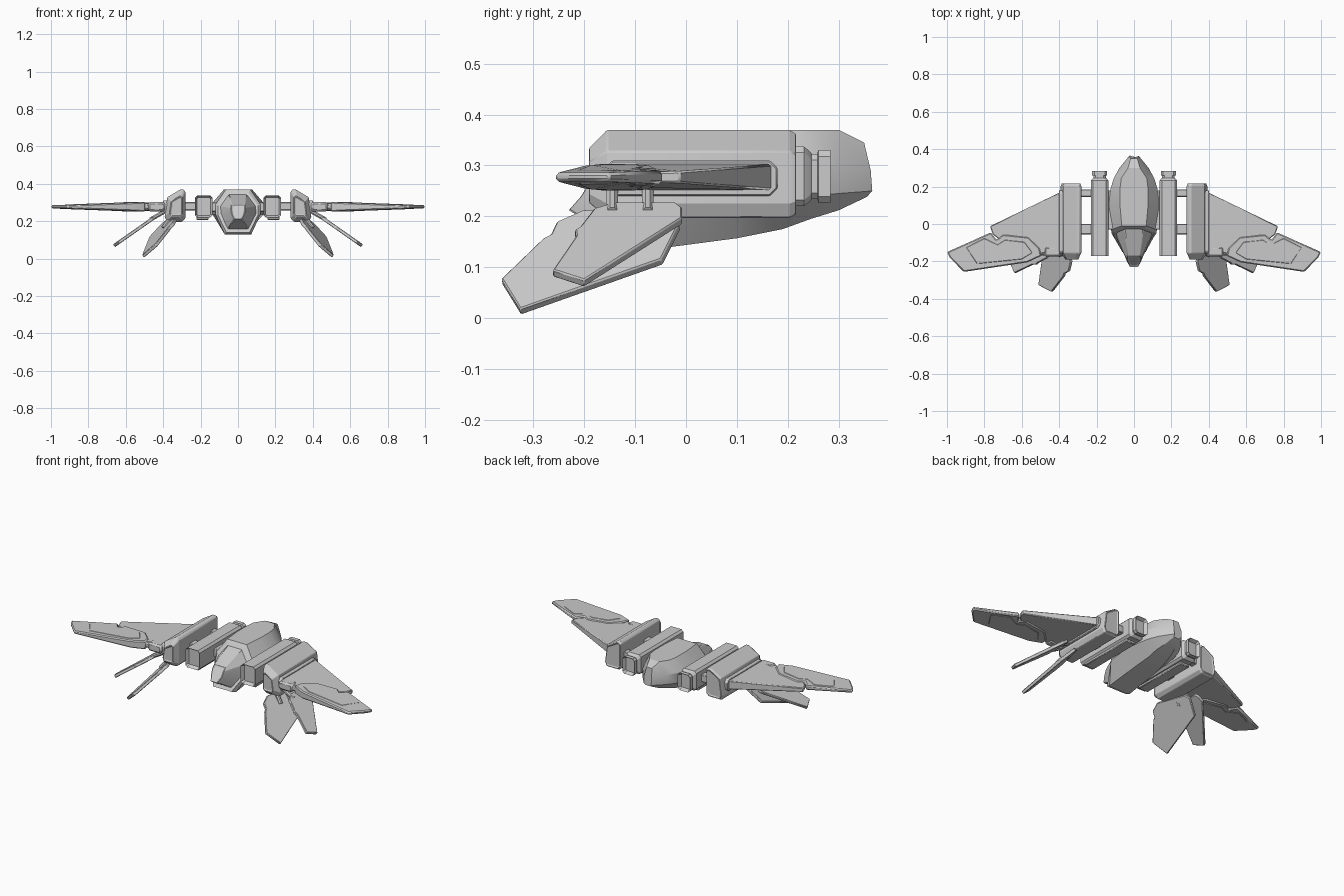
import bpy, bmesh
from mathutils import Vector

if "Cube" in bpy.data.objects:
    bpy.data.objects.remove(bpy.data.objects["Cube"])

def loft(name, rings, mirror=True, bevel=0.0, recess=None):
    """Skin a list of equal-length rings; recess=(inset, depth) hollows both end caps."""
    bm = bmesh.new()
    rows = [[bm.verts.new(p) for p in r] for r in rings]
    n = len(rows[0])
    for a, b in zip(rows, rows[1:]):
        for i in range(n):
            bm.faces.new((a[i], a[(i + 1) % n], b[(i + 1) % n], b[i]))
    caps = [bm.faces.new(rows[0][::-1]), bm.faces.new(rows[-1])]
    bmesh.ops.recalc_face_normals(bm, faces=bm.faces)
    if recess:
        for cap in caps:
            nrm = cap.normal.copy()
            bmesh.ops.inset_individual(bm, faces=[cap], thickness=recess[0])
            for v in cap.verts:
                v.co -= nrm * recess[1]
    me = bpy.data.meshes.new(name)
    bm.to_mesh(me)
    bm.free()
    ob = bpy.data.objects.new(name, me)
    bpy.context.collection.objects.link(ob)
    if bevel:
        m = ob.modifiers.new("bevel", 'BEVEL')
        m.width, m.segments, m.angle_limit = bevel, 1, 0.6
    if mirror:
        ob.modifiers.new("mirror", 'MIRROR')
    bpy.ops.object.select_all(action='DESELECT')
    bpy.context.view_layer.objects.active = ob
    ob.select_set(True)
    bpy.ops.object.shade_smooth_by_angle(angle=0.4)
    return ob

def octagon(y, x0, x1, z0, z1, c):
    return [(x0 + c, y, z0), (x1 - c, y, z0), (x1, y, z0 + c), (x1, y, z1 - c),
            (x1 - c, y, z1), (x0 + c, y, z1), (x0, y, z1 - c), (x0, y, z0 + c)]

def box(name, x0, x1, y0, y1, z0, z1, bevel=0.004):
    return loft(name, [[(x, y, z) for x, z in ((x0, z0), (x1, z0), (x1, z1), (x0, z1))]
                       for y in (y0, y1)], bevel=bevel)

def slab(name, pts, zc=0.277, bevel=0.004):
    """Tapered wing panel: outline points (x, y, half thickness)."""
    return loft(name, [[(x, y, zc - t) for x, y, t in pts],
                       [(x, y, zc + t) for x, y, t in pts]], bevel=bevel)

def hull_ring(rows):
    """Eight-sided section from four (half width, y, z) rows, top to bottom."""
    return [(w, y, z) for w, y, z in rows] + [(-w, y, z) for w, y, z in rows[::-1]]

def section(y, t, zt, m, z1, z2, b, zb):
    return hull_ring([(t, y, zt), (m, y, z1), (m, y, z2), (b, y, zb)])

# central hull, with slanted front end
loft("hull", [
    hull_ring([(.058, -.025, .352), (.108, -.045, .285), (.108, -.065, .235), (.062, -.15, .140)]),
    hull_ring([(.065, -.01, .37), (.120, -.03, .29), (.120, -.05, .235), (.070, -.12, .128)]),
    section(.10, .075, .37, .135, .30, .235, .065, .157),
    section(.19, .075, .37, .125, .30, .235, .055, .175),
    section(.245, .068, .37, .108, .30, .24, .05, .195),
    section(.30, .032, .37, .078, .30, .245, .035, .212),
    hull_ring([(.018, .35, .345), (.026, .363, .29), (.024, .366, .25), (.018, .355, .238)]),
], mirror=False)

# tapered nose with an upward-facing tip
loft("nose", [
    hull_ring([(.050, -.02, .345), (.098, -.04, .28), (.098, -.06, .24), (.055, -.14, .158)]),
    hull_ring([(.035, -.172, .29), (.038, -.19, .27), (.034, -.208, .24), (.020, -.232, .213)]),
], mirror=False, bevel=.003, recess=(.008, .006))

# engine boxes beside the hull with necked rear nozzles
x0, x1, z0, z1 = .137, .231, .22, .337
steps = [(-.17, 0), (.232, 0), (.242, .008), (.247, .014), (.258, .014), (.26, .007), (.284, .007)]
loft("engine_box", [octagon(y, x0 + d, x1 - d, z0 + d, z1 - d, .012) for y, d in steps],
     recess=(.012, .02))
box("engine_keel", .157, .222, -.15, .20, .207, .225)
box("hull_mount", .09, .15, -.03, .18, .25, .30)

# struts between engine boxes and wing pods
for i, (a, b) in enumerate(((-.055, 0), (.145, .185))):
    box(f"pod_strut_{i + 1}", .22, .30, a, b, .258, .302)

# wing pods with a sloping roof
prof = [(.282, .36), (.292, .37), (.308, .37), (.378, .328), (.392, .225), (.380, .197), (.300, .197), (.282, .215)]
cx, cz = .325, .275
def pod_ring(y, s):
    return [(cx + (x - cx) * s, y, cz + (z - cz) * s) for x, z in prof]
loft("wing_pod", [pod_ring(-.192, .6), pod_ring(-.155, 1), pod_ring(.203, 1), pod_ring(.218, .9)],
     bevel=.003, recess=(.01, .006))

# wing root collar
loft("wing_root_collar", [
    [(x, y, z) for y, z in ((-.16, .255), (-.145, .24), (.165, .24), (.18, .255),
                            (.18, .295), (.165, .31), (-.145, .31), (-.16, .295))]
    for x in (.365, .401)], bevel=.003)

# main wing: inner panel and thicker leading panel
slab("inner_wing", [(.39, .172, .026), (.77, -.012, .012), (.755, -.055, .011), (.70, -.10, .012),
                    (.52, -.165, .019), (.46, -.15, .02), (.39, -.15, .026)])
slab("outer_wing", [(.765, -.045, .013), (1.0, -.15, .009), (.985, -.18, .009), (.91, -.256, .009),
                    (.57, -.205, .022), (.495, -.17, .026), (.505, -.13, .026), (.565, -.07, .024),
                    (.70, -.056, .018), (.735, -.085, .016)], bevel=.006)
slab("wing_tip_trim", [(.80, -.075, .016), (.90, -.125, .013), (.84, -.215, .014), (.60, -.19, .024),
                       (.54, -.155, .026), (.585, -.095, .026), (.69, -.083, .02), (.73, -.108, .018)])
box("wing_hinge", .39, .48, -.175, -.12, .252, .302, bevel=.01)
box("hinge_pin", .47, .52, -.168, -.135, .262, .293, bevel=.008)

# lower fins: outlines given as (y, z), lying on a tilted plane
def fin(name, outline, x_of, normal, t):
    off = Vector(normal).normalized() * t
    mid = [Vector((x_of(y, z), y, z)) for y, z in outline]
    loft(name, [[p - off for p in mid], [p + off for p in mid]], bevel=.003)

fin("upper_fin", [(-.262, .088), (-.20, .068), (-.008, .19), (-.008, .212), (-.022, .222), (-.14, .222),
                  (-.18, .21), (-.207, .175), (-.218, .168), (-.216, .155)],
    lambda y, z: .44 + (.225 - z) / .7, (.7, 0, 1), .009)
fin("lower_fin", [(-.362, .072), (-.325, .012), (-.047, .11), (-.012, .18), (-.03, .198), (-.20, .208),
                  (-.252, .185), (-.264, .16), (-.278, .153)],
    lambda y, z: (.574 - z + .218 * y) / .968, (.968, -.218, 1), .009)

# short arms that carry the fins
def arm(name, a, b, r):
    a, b = Vector(a), Vector(b)
    q = (b - a).to_track_quat('Z', 'Y')
    ring = [(r, r * .4), (r * .4, r), (-r * .4, r), (-r, r * .4), (-r, -r * .4), (-r * .4, -r), (r * .4, -r), (r, -r * .4)]
    loft(name, [[p + q @ Vector((u, v, 0)) for u, v in ring] for p in (a, b)])

for i, y in enumerate((-.145, -.075)):
    arm(f"upper_fin_arm_{i + 1}", (.37, y, .265), (.47, y, .208), .011)
    arm(f"lower_fin_arm_{i + 1}", (.345, y, .235), (.40, y - .02, .165), .011)
